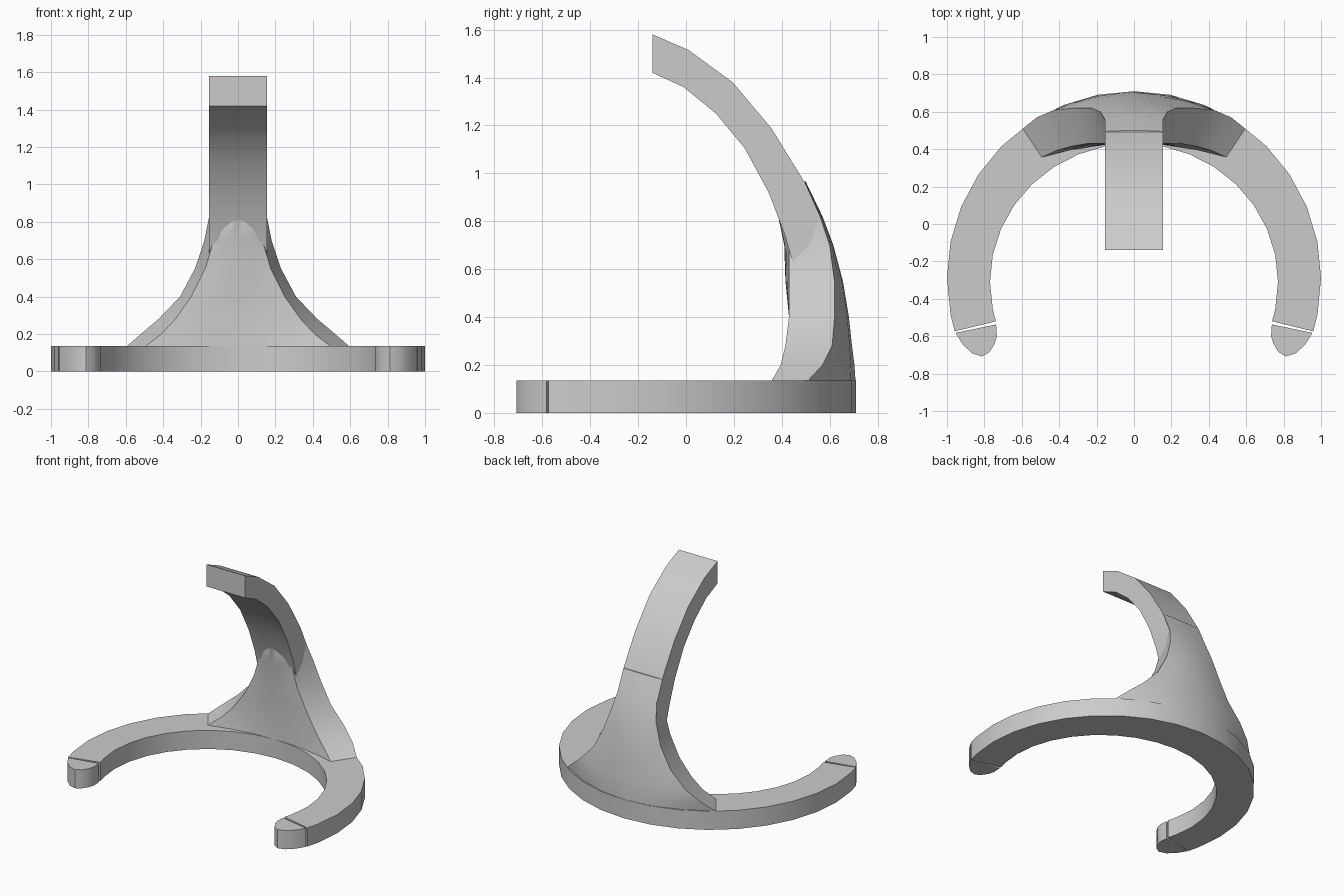
import bpy, bmesh
from math import sin, cos, radians

cube = bpy.data.objects.get("Cube")
if cube:
    bpy.data.objects.remove(cube, do_unlink=True)

grey = bpy.data.materials.new("plain grey")
grey.use_nodes = True
colour = (0.6, 0.6, 0.6, 1)
grey.diffuse_color = colour
grey.node_tree.nodes["Principled BSDF"].inputs["Base Color"].default_value = colour


def loft(name, rows, angle=35):
    """Skin a stack of closed cross-sections and cap both ends."""
    bm = bmesh.new()
    rings = [[bm.verts.new(p) for p in row] for row in rows]
    count = len(rings[0])
    for low, high in zip(rings, rings[1:]):
        for i in range(count):
            j = (i + 1) % count
            bm.faces.new((low[i], low[j], high[j], high[i]))
    bm.faces.new(rings[0])
    bm.faces.new(rings[-1])
    bmesh.ops.recalc_face_normals(bm, faces=bm.faces)
    mesh = bpy.data.meshes.new(name)
    bm.to_mesh(mesh)
    bm.free()
    mesh.materials.append(grey)
    obj = bpy.data.objects.new(name, mesh)
    bpy.context.collection.objects.link(obj)
    bpy.ops.object.select_all(action='DESELECT')
    obj.select_set(True)
    bpy.context.view_layer.objects.active = obj
    bpy.ops.object.shade_smooth_by_angle(angle=radians(angle))
    return obj


BASE = 0.135

# Open ring base: box section swept round the arc
angles = [-16.5] + [11.25 * i for i in range(-1, 18)] + [196.5]
sections = []
for a in map(radians, angles):
    outer = (cos(a), -0.29 + sin(a))
    inner = (0.77 * cos(a), -0.31 + 0.74 * sin(a))
    sections.append([(*outer, 0), (*outer, BASE), (*inner, BASE), (*inner, 0)])
loft("ring_base", sections)

# Rounded foot tips, separated from the ring by a hair gap
tip = [(0.737, -0.537), (0.733, -0.60), (0.745, -0.64), (0.773, -0.685), (0.812, -0.708),
       (0.865, -0.692), (0.915, -0.645), (0.94, -0.605), (0.954, -0.582)]
for side, label in ((1, "left"), (-1, "right")):
    loft(label + "_foot_tip", [[(side * x, y, z) for x, y in tip] for z in (0, BASE)], 40)

# Curved arm: outer and inner (y, z) profile swept across the width
outer = [(-0.14, 1.58), (0.01, 1.515), (0.195, 1.38), (0.355, 1.19), (0.485, 0.98),
         (0.575, 0.77), (0.62, 0.55), (0.635, 0.3), (0.635, 0.1)]
inner = [(-0.14, 1.42), (-0.01, 1.36), (0.125, 1.25), (0.245, 1.105), (0.345, 0.92),
         (0.41, 0.75), (0.46, 0.58), (0.50, 0.3), (0.50, 0.1)]
half = 0.155
loft("curved_arm", [[(-half, *o), (half, *o), (half, *i), (-half, *i)]
                    for o, i in zip(outer, inner)])

# Flared neck: z, front half width, front edge y, front middle y,
# back half width, back edge y, back middle y
neck = [
    (0.13, 0.50, 0.355, 0.43, 0.60, 0.505, 0.708),
    (0.20, 0.41, 0.395, 0.43, 0.52, 0.57, 0.703),
    (0.28, 0.335, 0.415, 0.43, 0.425, 0.61, 0.693),
    (0.40, 0.25, 0.43, 0.43, 0.31, 0.62, 0.68),
    (0.55, 0.175, 0.43, 0.415, 0.23, 0.62, 0.655),
    (0.70, 0.13, 0.43, 0.41, 0.18, 0.60, 0.615),
    (0.82, 0.10, 0.40, 0.385, 0.156, 0.56, 0.57),
    (0.965, 0.09, 0.45, 0.45, 0.154, 0.495, 0.50),
]
steps = [i / 3 for i in range(-3, 4)]
rows = []
for z, xf, yf, front, xb, yb, back in neck:
    row = [(xf * t, front + (yf - front) * t * t, z) for t in steps]
    row += [(xb * t, back + (yb - back) * t * t, z) for t in reversed(steps)]
    rows.append(row)
loft("flared_neck", rows)
